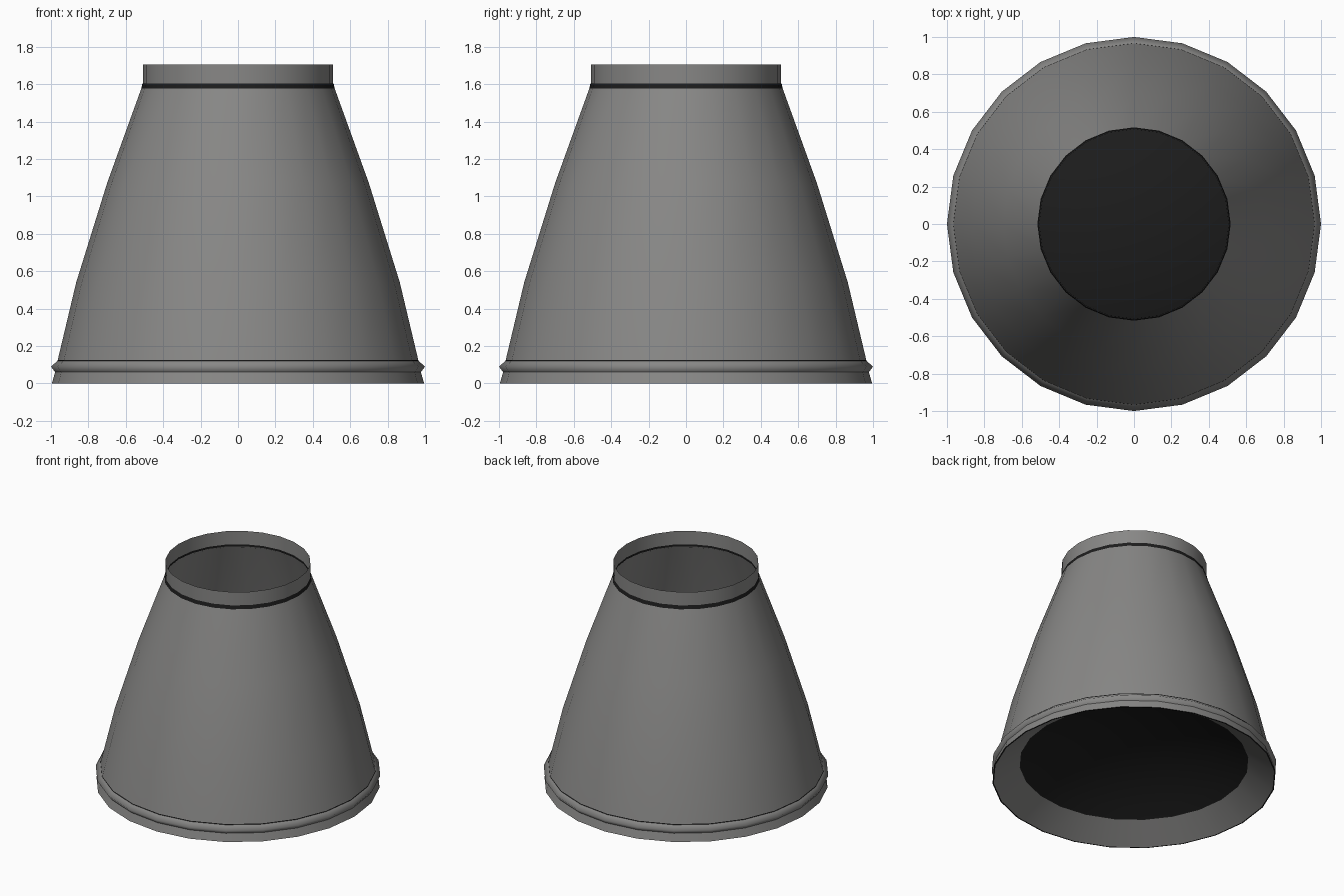
import bpy, bmesh, math

if "Cube" in bpy.data.objects:
    bpy.data.objects.remove(bpy.data.objects["Cube"])

SIDES = 24


def material(name, r, g, b):
    m = bpy.data.materials.new(name)
    m.diffuse_color = (r, g, b, 1)
    m.use_nodes = True
    m.node_tree.nodes["Principled BSDF"].inputs["Base Color"].default_value = m.diffuse_color
    return m


grey = material("warm_grey", 0.245, 0.243, 0.238)
dark = material("near_black", 0.012, 0.012, 0.012)


def lathe(name, profile, mat, smooth=25):
    """Revolve an (r, z) profile around z; r = 0 closes to a point."""
    bm = bmesh.new()
    rings = []
    for r, z in profile:
        if r == 0:
            rings.append([bm.verts.new((0, 0, z))] * SIDES)
        else:
            rings.append([bm.verts.new((r * math.cos(2 * math.pi * i / SIDES),
                                        r * math.sin(2 * math.pi * i / SIDES), z))
                          for i in range(SIDES)])
    for a, b in zip(rings, rings[1:]):
        for i in range(SIDES):
            j = (i + 1) % SIDES
            quad = list(dict.fromkeys((a[i], a[j], b[j], b[i])))
            bm.faces.new(quad)
    me = bpy.data.meshes.new(name)
    bm.to_mesh(me)
    bm.free()
    me.materials.append(mat)
    ob = bpy.data.objects.new(name, me)
    bpy.context.collection.objects.link(ob)
    bpy.context.view_layer.objects.active = ob
    ob.select_set(True)
    bpy.ops.object.shade_smooth_by_angle(angle=math.radians(smooth))
    ob.select_set(False)
    return ob


# Tapered shade wall
lathe("shade_wall", [(0.965, 0.12), (0.865, 0.54), (0.70, 1.07), (0.512, 1.59)], grey)

# Straight collar at the top opening
lathe("top_collar", [(0.509, 1.59), (0.509, 1.706)], grey)

# Flared foot with a smooth raised bead above it
lathe("foot", [(0.995, 0.0), (0.978, 0.06)], grey)
lathe("foot_bead", [(0.978, 0.06), (1.0, 0.09), (0.965, 0.12)], grey, 120)

# Sloped lip inside the foot, and the dark domed underside above it
lathe("inner_lip", [(0.80, 0.12), (0.985, 0.0)], grey)
R, EDGE = 1.7, 0.965
base = math.sqrt(R * R - EDGE * EDGE)
dome = [(r, 0.12 + math.sqrt(R * R - r * r) - base)
        for r in (0, 0.2, 0.4, 0.6, 0.8, EDGE)]
lathe("dark_dome", dome, dark)

# Thin dark seams, visible outside and inside
lathe("rim_edge", [(0.985, 0.0), (0.995, 0.0)], dark)
lathe("collar_seam", [(0.517, 1.576), (0.511, 1.604)], dark)
lathe("collar_seam_inside", [(0.506, 1.604), (0.507, 1.588)], dark)
lathe("foot_seam", [(0.966, 0.119), (0.965, 0.125)], dark)
